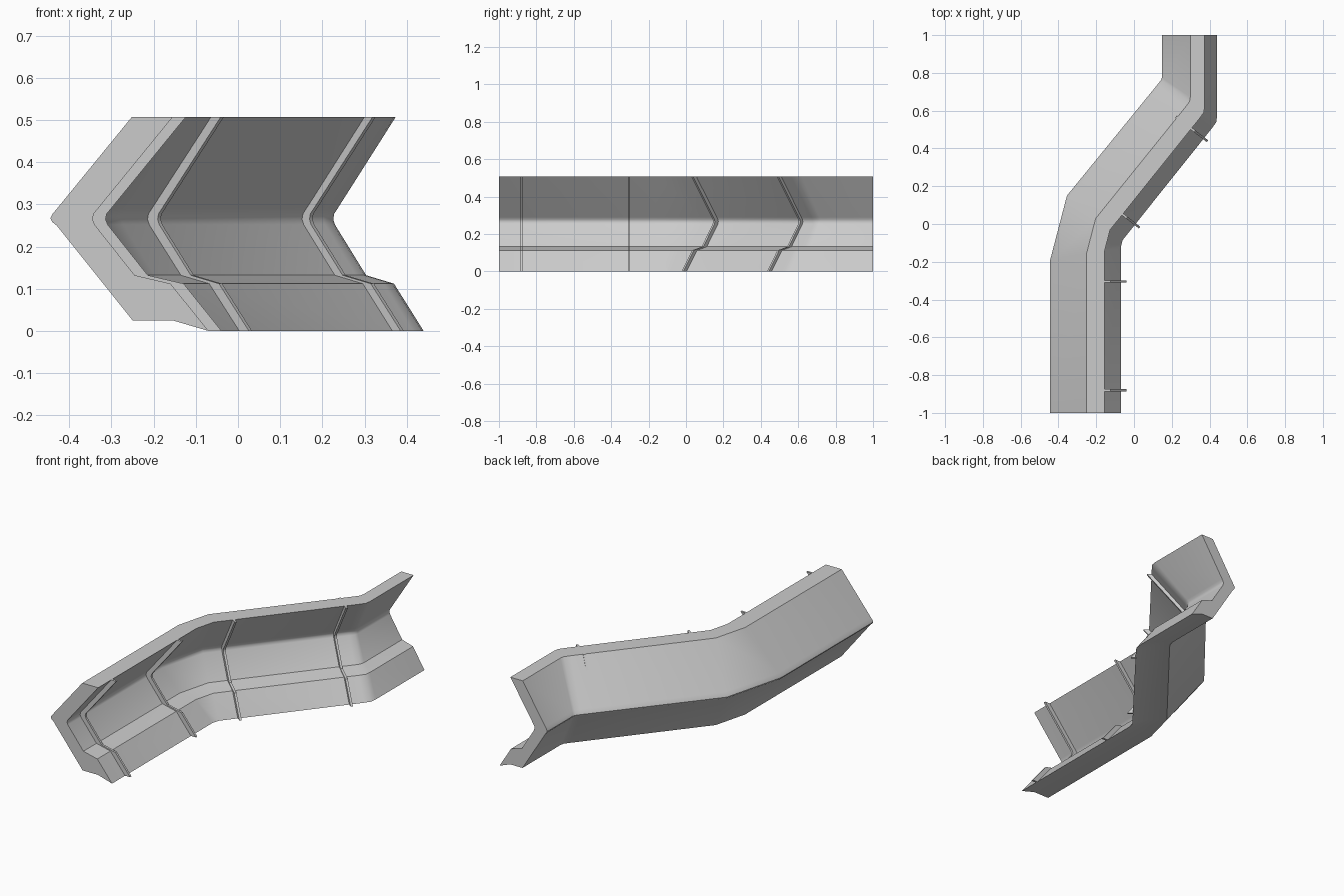
import bpy, bmesh
from mathutils import Vector

if "Cube" in bpy.data.objects:
    bpy.data.objects.remove(bpy.data.objects["Cube"])

X0, W = -0.445, 0.375          # outer crease and depth of the front cross-section

# Cross-sections, drawn as (x, z) at the front end
inner = [(-.155, .507), (-.332, .29), (-.342, .278), (-.345, .265), (-.34, .252),
         (-.245, .132), (-.16, .112), (-.07, 0)]
outer = [(-.155, .025), (-.25, .025), (-.43, .25), (-.44, .258), (-.445, .267),
         (-.44, .277), (-.43, .289), (-.252, .507)]
wall_profile = inner + outer

rib_front = [(x + .031, z) for x, z in inner]
depths = [.095, .075, .065, .06, .05, .03, .02, .0]
rib_back = [(x - d, z) for (x, z), d in zip(inner, depths)]
rib_profile = rib_front + rib_back[::-1]

# Plan stations: (outer crease point, inner foot point)
stations = [
    ((-.445, -1), (-.07, -1)),
    ((-.445, -.195), (-.07, -.125)),
    ((-.355, .15), (-.06, -.085)),
    ((.125, .739), (.415, .51)),
    ((.143, .762), (.436, .54)),
    ((.148, .775), (.44, .575)),
    ((.148, 1), (.44, 1)),
]
rib_stations = [
    ((-.445, -.88), (-.07, -.88)),
    ((-.445, -.305), (-.07, -.305)),
    ((-.29, .23), (.005, 0)),
    ((.07, .687), (.365, .457)),
]


def section(profile, station, shift=0.0):
    """Place a cross-section on a plan station, optionally moved along the path."""
    o, i = (Vector(p) for p in station)
    d = (i - o).normalized()
    along = Vector((-d.y, d.x)) * shift
    pts = []
    for x, z in profile:
        p = o.lerp(i, (x - X0) / W) + along
        pts.append((p.x, p.y, z))
    return pts


def loft(name, rings):
    """Bridge equal-length closed rings and cap both ends."""
    bm = bmesh.new()
    vs = [[bm.verts.new(p) for p in ring] for ring in rings]
    n = len(vs[0])
    for a, b in zip(vs, vs[1:]):
        for k in range(n):
            m = (k + 1) % n
            bm.faces.new((a[k], a[m], b[m], b[k]))
    bm.faces.new(vs[0][::-1])
    bm.faces.new(vs[-1])
    bmesh.ops.recalc_face_normals(bm, faces=bm.faces)
    mesh = bpy.data.meshes.new(name)
    bm.to_mesh(mesh)
    bm.free()
    ob = bpy.data.objects.new(name, mesh)
    bpy.context.collection.objects.link(ob)
    bpy.ops.object.select_all(action='DESELECT')
    ob.select_set(True)
    bpy.context.view_layer.objects.active = ob
    bpy.ops.object.shade_smooth_by_angle(angle=0.6)
    return ob


# Curving wall
loft("corridor_wall", [section(wall_profile, s) for s in stations])

# Thin raised ribs across the inner face
for n, s in enumerate(rib_stations, 1):
    loft(f"wall_rib_{n}", [section(rib_profile, s, t) for t in (-.006, .006)])
